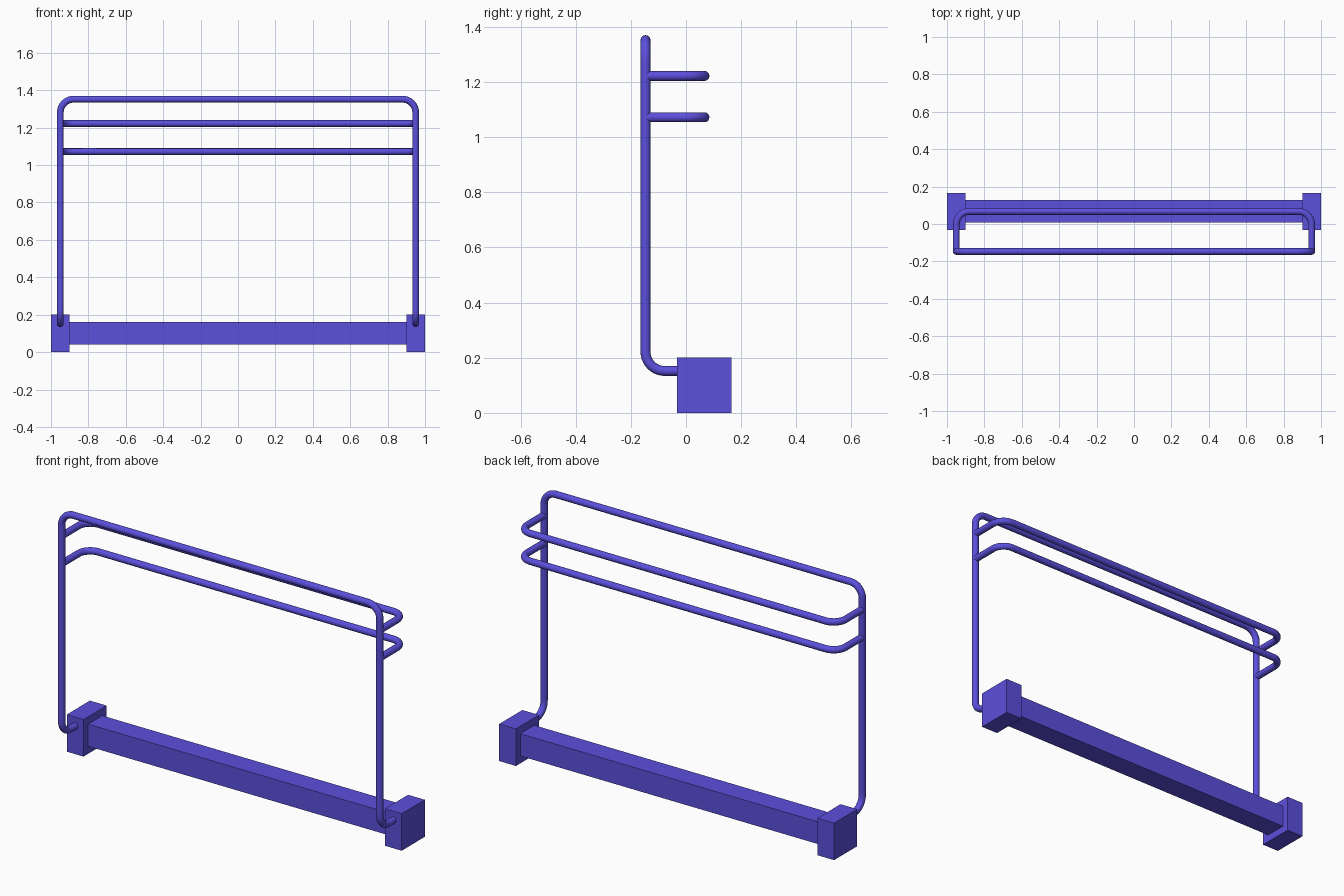
import bpy
from math import radians
from mathutils import Vector

if "Cube" in bpy.data.objects:
    bpy.data.objects.remove(bpy.data.objects["Cube"])

paint = bpy.data.materials.new("violet_paint")
paint.diffuse_color = (0.105, 0.08, 0.72, 1)
paint.use_nodes = True
paint.node_tree.nodes["Principled BSDF"].inputs["Base Color"].default_value = paint.diffuse_color

TUBE_R = 0.018
POST_X, POST_Y = 0.95, -0.147
BEND = 0.07


def box(name, lo, hi):
    lo, hi = Vector(lo), Vector(hi)
    bpy.ops.mesh.primitive_cube_add(size=1, location=(lo + hi) / 2)
    ob = bpy.context.object
    ob.name = name
    ob.scale = hi - lo
    bpy.ops.object.transform_apply(location=False, rotation=False, scale=True)
    ob.data.materials.append(paint)
    return ob


def tube(name, corners, bend=BEND):
    """Round tube along a polyline whose inner corners are Bezier-rounded."""
    pts = [Vector(c) for c in corners]
    k = 0.5523 * bend
    knots = [(pts[0], pts[0], pts[0])]  # (left handle, point, right handle)
    for a, b, c in zip(pts, pts[1:], pts[2:]):
        u, v = (a - b).normalized(), (c - b).normalized()
        p, q = b + u * bend, b + v * bend
        knots += [(p, p, p - u * k), (q - v * k, q, q)]
    knots.append((pts[-1], pts[-1], pts[-1]))

    curve = bpy.data.curves.new(name, 'CURVE')
    curve.dimensions = '3D'
    curve.bevel_depth = TUBE_R
    curve.bevel_resolution = 6
    curve.resolution_u = 10
    curve.use_fill_caps = True
    spline = curve.splines.new('BEZIER')
    spline.bezier_points.add(len(knots) - 1)
    for bp, (l, p, r) in zip(spline.bezier_points, knots):
        bp.handle_left_type = bp.handle_right_type = 'FREE'
        bp.co, bp.handle_left, bp.handle_right = p, l, r
    ob = bpy.data.objects.new(name, curve)
    bpy.context.collection.objects.link(ob)
    bpy.ops.object.select_all(action='DESELECT')
    ob.select_set(True)
    bpy.context.view_layer.objects.active = ob
    bpy.ops.object.convert(target='MESH')
    ob = bpy.context.object
    ob.name = name
    ob.data.materials.clear()
    ob.data.materials.append(paint)
    bpy.ops.object.shade_smooth_by_angle(angle=radians(40))
    return ob


# Base: cross beam between two end blocks
box("base_beam", (-0.9, 0.008, 0.04), (0.9, 0.128, 0.16))
for side, x0, x1 in (("left", -1.0, -0.9), ("right", 0.9, 1.0)):
    box("base_block_" + side, (x0, -0.032, 0), (x1, 0.165, 0.2))

# Main hoop: out of one block, up, across and back down into the other
FOOT_Z, TOP_Z = 0.152, 1.352
tube("main_hoop", [
    (-POST_X, -0.02, FOOT_Z), (-POST_X, POST_Y, FOOT_Z),
    (-POST_X, POST_Y, TOP_Z), (POST_X, POST_Y, TOP_Z),
    (POST_X, POST_Y, FOOT_Z), (POST_X, -0.02, FOOT_Z)])

# Two U-shaped rails reaching back from the posts
for name, z in (("lower_rail", 1.072), ("upper_rail", 1.222)):
    tube(name, [(-POST_X, POST_Y, z), (-POST_X, 0.067, z),
                (POST_X, 0.067, z), (POST_X, POST_Y, z)])
